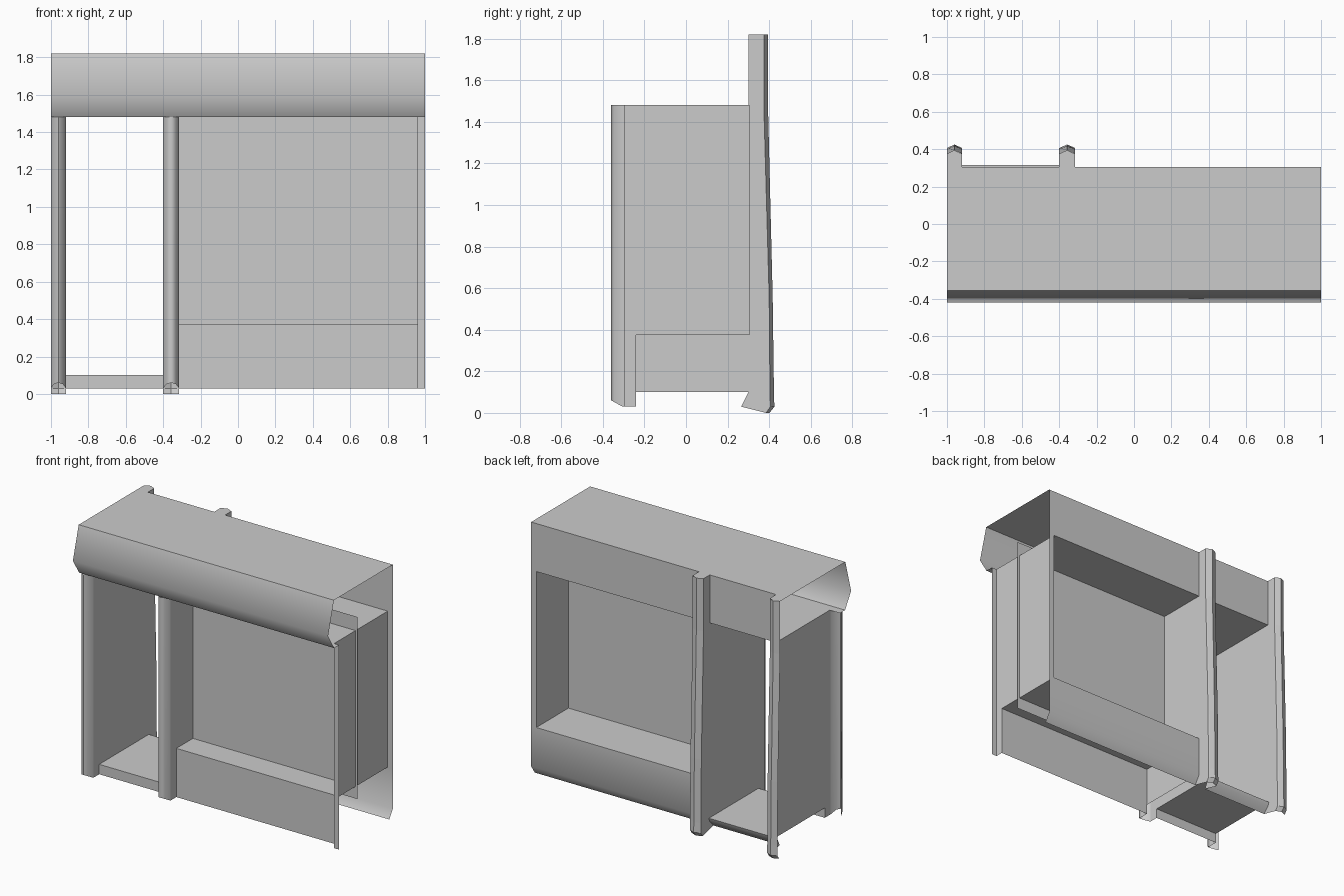
import bpy

if "Cube" in bpy.data.objects:
    bpy.data.objects.remove(bpy.data.objects["Cube"])


def mesh(name, verts, faces, smooth=False):
    me = bpy.data.meshes.new(name)
    me.from_pydata(verts, [], faces)
    me.update()
    ob = bpy.data.objects.new(name, me)
    bpy.context.collection.objects.link(ob)
    if smooth:
        bpy.ops.object.select_all(action='DESELECT')
        bpy.context.view_layer.objects.active = ob
        ob.select_set(True)
        bpy.ops.object.shade_smooth_by_angle(angle=1.1)
    return ob


def loft(name, rings, smooth=False):
    """Open sheet through a list of equally long point rows."""
    n = len(rings[0])
    verts = [p for r in rings for p in r]
    faces = [(k * n + i, k * n + i + 1, (k + 1) * n + i + 1, (k + 1) * n + i)
             for k in range(len(rings) - 1) for i in range(n - 1)]
    return mesh(name, verts, faces, smooth)


def strip(name, x0, x1, profile, smooth=False):
    """Sweep a (y, z) profile along x."""
    return loft(name, [[(x, y, z) for y, z in profile] for x in (x0, x1)], smooth)


def wall(name, x, outline):
    """Flat panel facing sideways with a (y, z) outline."""
    return mesh(name, [(x, y, z) for y, z in outline], [tuple(range(len(outline)))])


TOP, HEAD, SILL, FLOOR, BASE = 1.82, 1.48, 0.375, 0.10, 0.03
FRONT, POST, BACK, PANE = -0.24, -0.295, 0.305, -0.055
L0, L1, M0, M1, JAMB, END = -1.0, -0.92, -0.40, -0.315, 0.96, 1.0

# roof and bowed fascia, back band, front soffit
strip("roof", -1, 1, [(BACK, TOP), (-0.355, TOP)])
strip("fascia", -1, 1, [(-0.355, TOP), (-0.42, 1.59), (-0.352, HEAD)], smooth=True)
strip("back_band", L1, 1, [(BACK, TOP), (BACK, HEAD)])
strip("front_soffit", -1, 1, [(-0.352, HEAD), (POST, HEAD)])
strip("door_soffit", L1, M0, [(POST, HEAD), (BACK, HEAD)])
strip("window_soffit", M1, JAMB, [(POST, HEAD), (BACK, HEAD)])

# side walls of the pillars
side = [(-0.305, BASE), (FRONT, BASE), (FRONT, FLOOR), (BACK, FLOOR),
        (BACK, HEAD), (-0.305, HEAD)]
for name, x in (("left_wall", L1), ("middle_wall_left", M0), ("middle_wall_right", M1)):
    wall(name, x, side)

# front posts and leaning back posts
for name, a, b in (("left", L0, L1), ("middle", M0, M1)):
    w, mid = b - a, (a + b) / 2
    front = [(a, -0.305), (a + w * .2, -0.345), (mid, -0.36),
             (b - w * .2, -0.345), (b, -0.305)]
    loft(name + "_front_post",
         [[(x, y, HEAD) for x, y in front],
          [(x, y, BASE - (y + 0.305) * 0.55) for x, y in front]], smooth=True)
    rings = []
    for z, inner, edge, peak in ((TOP, .30, .375, .395), (1.45, .30, .375, .395),
                                 (0.55, .30, .40, .417), (0.10, .30, .404, .423),
                                 (0.03, .265, .406, .425), (0.0, .265, .385, .402)):
        zi = max(z, BASE)
        ring = [(b, inner, zi), (b, edge, z), (b - w * .12, edge + .005, z),
                (mid, peak, z), (a + w * .12, edge + .005, z), (a, edge, z)]
        # the outer side of the left post stays open like the module end
        if name == "middle":
            ring.append((a, inner, zi))
        rings.append(ring)
    loft(name + "_back_post", rings)
    mesh(name + "_back_post_top",
         [(b, .30, TOP), (b, .375, TOP), (mid, .395, TOP), (a, .375, TOP), (a, .30, TOP)],
         [(0, 1, 2, 3, 4)])

# door step
strip("door_step", L1, M0, [(FRONT, BASE), (FRONT, FLOOR), (0.315, FLOOR),
                            (0.307, 0.075), (0.265, BASE)], smooth=True)

# window: front panel, sill, back panel with tucked-in foot
strip("front_panel", M1, JAMB, [(FRONT, BASE), (FRONT, SILL)])
strip("window_sill", M1, JAMB, [(FRONT, SILL), (BACK, SILL)])
strip("back_panel", M1, END, [(BACK, SILL), (BACK, 0.09), (0.265, BASE)], smooth=True)
strip("back_jamb", JAMB, END, [(BACK, HEAD), (BACK, SILL)])

# narrow front post at the right end and the window reveal behind it
strip("right_front_post", JAMB, END, [(POST, BASE), (POST, HEAD)])
wall("right_post_side", JAMB, [(POST, BASE), (FRONT, BASE), (FRONT, HEAD), (POST, HEAD)])
wall("window_reveal", JAMB, [(FRONT, SILL), (BACK, SILL), (BACK, HEAD), (FRONT, HEAD)])

# window pane, slightly larger than its opening
strip("window_pane", M1, 0.975, [(PANE, 0.29), (PANE, 1.58)])
